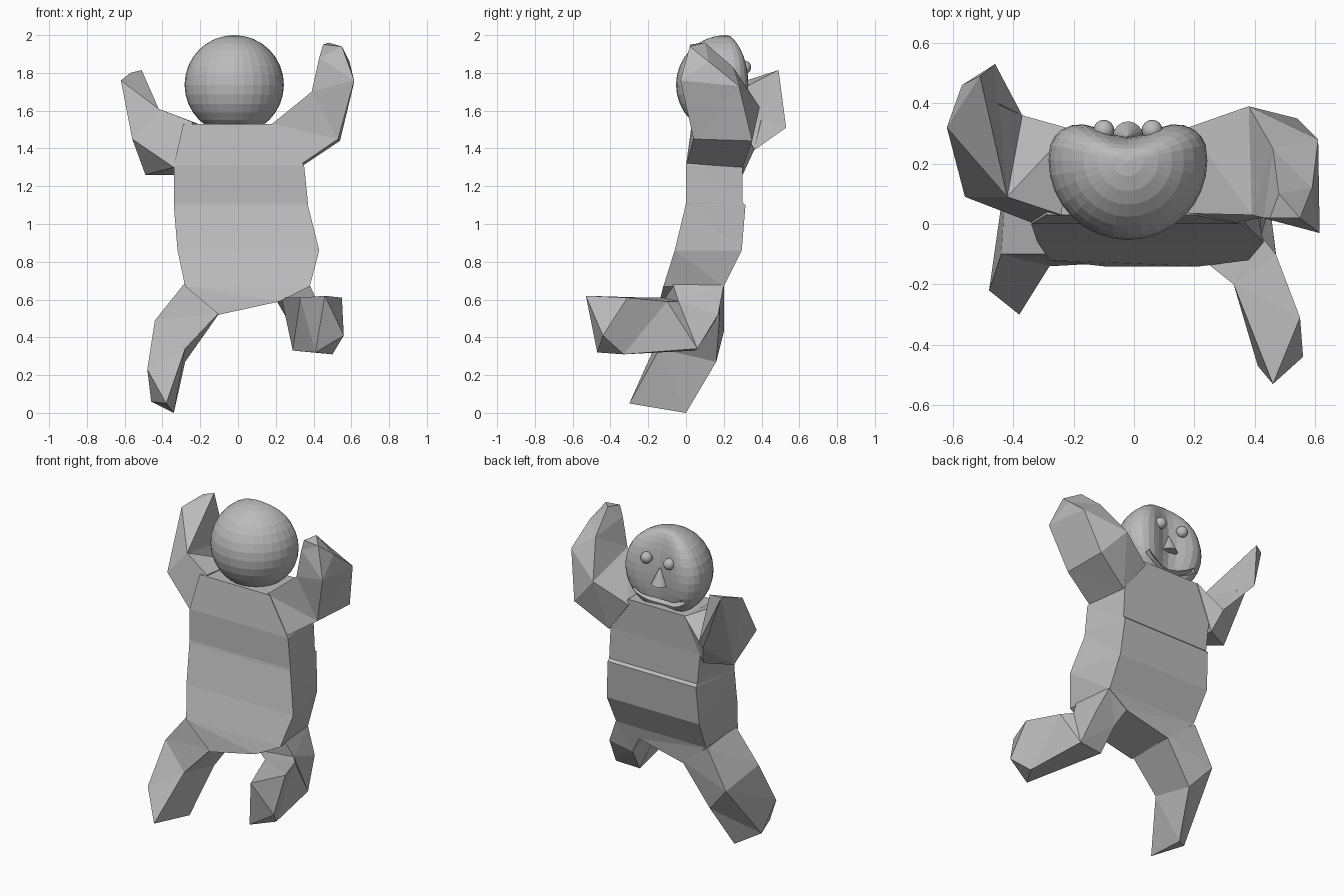
import bpy, bmesh
from math import sin, cos, exp, radians
from mathutils import Vector, Matrix

default_cube = bpy.data.objects.get("Cube")
if default_cube:
    bpy.data.objects.remove(default_cube, do_unlink=True)

grey = bpy.data.materials.new("plain_grey")
grey.use_nodes = True
grey_value = (0.5, 0.5, 0.5, 1)
grey.diffuse_color = grey_value
grey.node_tree.nodes["Principled BSDF"].inputs["Base Color"].default_value = grey_value


def finish(name, bm):
    """Turn a bmesh into a named grey object."""
    bmesh.ops.recalc_face_normals(bm, faces=bm.faces)
    mesh = bpy.data.meshes.new(name)
    bm.to_mesh(mesh)
    bm.free()
    mesh.materials.append(grey)
    obj = bpy.data.objects.new(name, mesh)
    bpy.context.collection.objects.link(obj)
    return obj


def loft(name, rings, tip=None):
    """Skin a list of equal rings; close the far end flat or to a tip point."""
    bm = bmesh.new()
    loops = [[bm.verts.new(point) for point in ring] for ring in rings]
    count = len(loops[0])
    for near, far in zip(loops, loops[1:]):
        for i in range(count):
            j = (i + 1) % count
            bm.faces.new((near[i], near[j], far[j], far[i]))
    bm.faces.new(loops[0])
    if tip:
        apex = bm.verts.new(tip)
        for i in range(count):
            bm.faces.new((loops[-1][i], loops[-1][(i + 1) % count], apex))
    else:
        bm.faces.new(loops[-1])
    bmesh.ops.triangulate(bm, faces=bm.faces)
    return finish(name, bm)


# Torso outlines: front edges in x, back edges in x, front and back depth, height, rise to the left
def level(front_x, back_x, front, back, z, rise=0):
    return [(front_x[0], front, z), (front_x[1], front, z + rise),
            (back_x[1], back, z + rise), (back_x[0], back, z)]


loft("torso", [
    level((-.1, .22), (-.1, .2), -.14, .18, .52, .07),
    level((-.28, .38), (-.28, .35), -.12, .2, .67),
    level((-.32, .43), (-.3, .35), -.06, .295, .86),
    level((-.34, .37), (-.29, .33), -.002, .315, 1.1),
    level((-.34, .37), (-.29, .33), 0, .3, 1.115),
    level((-.34, .35), (-.31, .32), 0, .3, 1.31),
    level((-.29, .2), (-.21, .19), .03, .31, 1.53),
])

# Arms: shoulder, elbow and hand rings
loft("left_arm", [
    [(.18, .035, 1.53), (.18, .32, 1.5), (.33, .3, 1.3), (.34, .005, 1.32)],
    [(.39, .03, 1.7), (.38, .39, 1.62), (.54, .35, 1.44), (.53, .04, 1.45)],
    [(.43, .02, 1.88), (.46, .25, 1.83), (.61, .28, 1.73), (.615, -.03, 1.76)],
    [(.45, .02, 1.95), (.48, .1, 1.96), (.59, .12, 1.86), (.55, .02, 1.94)],
])

loft("right_arm", [
    [(-.24, .03, 1.54), (-.21, .315, 1.53), (-.33, .3, 1.26), (-.34, .005, 1.3)],
    [(-.42, .09, 1.61), (-.37, .36, 1.39), (-.49, .22, 1.26), (-.56, .09, 1.45)],
    [(-.51, .49, 1.815), (-.46, .53, 1.51), (-.57, .46, 1.8), (-.62, .32, 1.76)],
])

# Legs: hip, knee and foot rings; the left one is kicked forward
loft("right_leg", [
    [(-.28, -.1, .69), (-.29, .2, .67), (-.09, .18, .54), (-.1, -.13, .53)],
    [(-.44, -.1, .49), (-.42, .2, .43), (-.28, .16, .27), (-.28, -.14, .34)],
    [(-.48, -.22, .23), (-.46, -.1, .06), (-.34, 0, 0), (-.38, -.3, .05)],
])

loft("left_leg", [
    [(.36, -.08, .72), (.35, .2, .68), (.2, .18, .6), (.22, -.13, .6)],
    [(.42, -.04, .59), (.42, .17, .52), (.27, .15, .48), (.23, -.12, .61)],
    [(.47, -.1, .59), (.45, .06, .34), (.29, .05, .33), (.33, -.2, .61)],
    [(.55, -.31, .61), (.5, -.33, .31), (.41, -.47, .32), (.46, -.53, .62)],
], tip=(.56, -.44, .41))

# Head: a ball whose face side is flattened, with an upright hollow down the middle
head_centre = Vector((-.02, .21, 1.737))
head_radius = .263
bm = bmesh.new()
bmesh.ops.create_uvsphere(bm, u_segments=32, v_segments=16, radius=head_radius)
for vert in bm.verts:
    if vert.co.y > .001:
        hollow = exp(-(vert.co.x / .13) ** 2)
        vert.co.y = .16 * (vert.co.y / head_radius) ** .7 * (1 - .52 * hollow)
    vert.co += head_centre
head = finish("head", bm)

# Mouth: a smiling groove cut into the face
groove = []
for step in range(-6, 7):
    turn = step / 6
    angle = radians(36 * turn)
    middle = Vector((-.02 + .3 * sin(angle), .27 + .037 * abs(turn), 1.855 - .3 * cos(angle)))
    outward = Vector((sin(angle), 0, -cos(angle))) * .016
    deep = Vector((0, .035, 0))
    groove.append([middle + outward, middle + deep, middle - outward, middle - deep])
cutter = loft("mouth_cutter", groove)
cutter.hide_render = True
cut = head.modifiers.new("mouth", 'BOOLEAN')
cut.operation = 'DIFFERENCE'
cut.solver = 'EXACT'
cut.object = cutter
bpy.context.view_layer.objects.active = head
bpy.ops.object.modifier_apply(modifier=cut.name)
bpy.data.objects.remove(cutter, do_unlink=True)

# Eyes
for side, x in (("right", -.1), ("left", .06)):
    bm = bmesh.new()
    bmesh.ops.create_uvsphere(bm, u_segments=16, v_segments=10, radius=.035,
                              matrix=Matrix.Translation((x, .31, 1.83)))
    eye = finish(side + "_eye", bm)
    eye.data.shade_smooth()

# Nose: a small upright cone
bm = bmesh.new()
bmesh.ops.create_cone(bm, cap_ends=True, segments=16, radius1=.05, radius2=0, depth=.11,
                      matrix=Matrix.Translation((-.02, .29, 1.73)))
finish("nose", bm)
